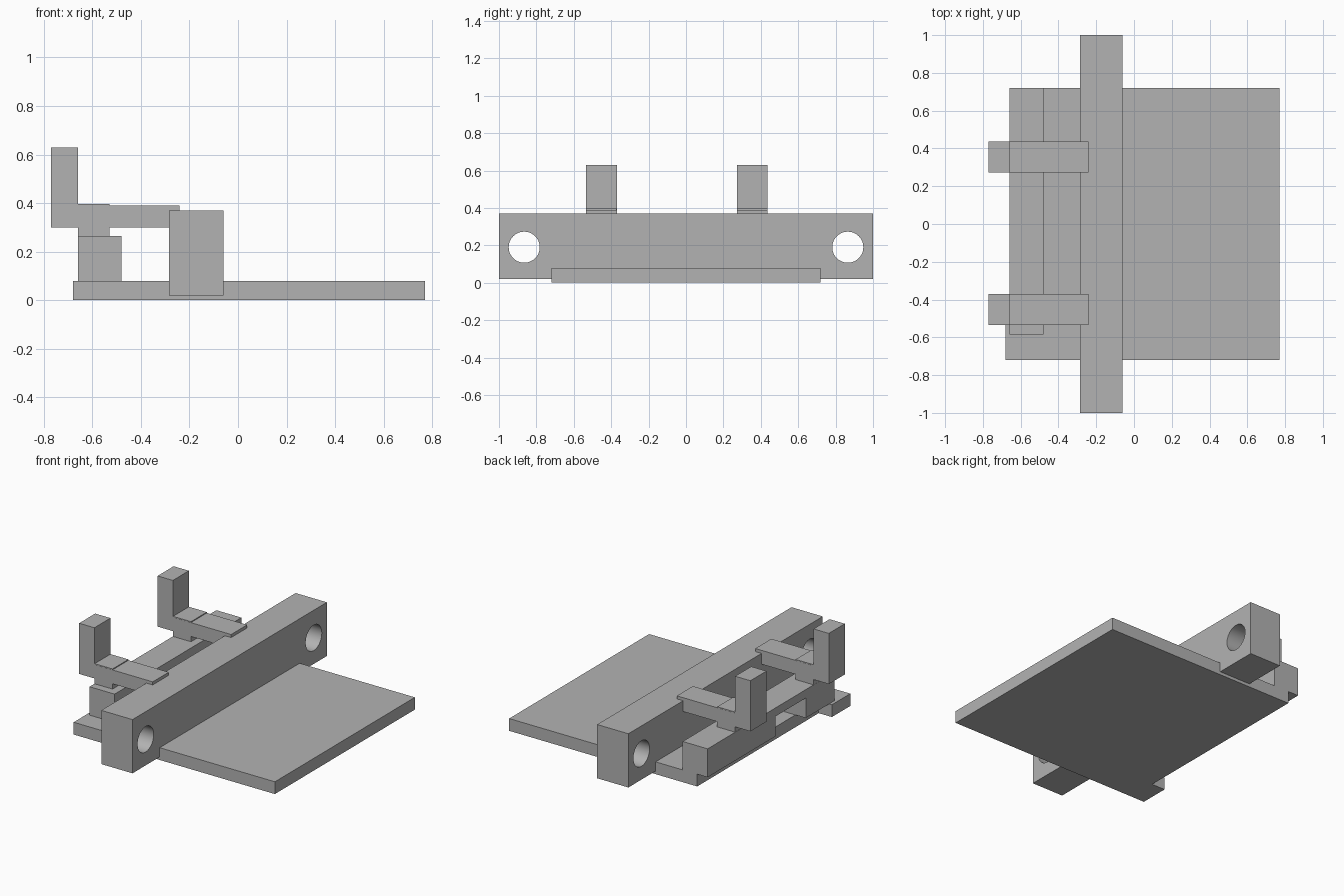
import bpy
import bmesh
import math
from mathutils import Matrix, Vector

if "Cube" in bpy.data.objects:
    bpy.data.objects.remove(bpy.data.objects["Cube"], do_unlink=True)

grey = bpy.data.materials.new("plain grey")
grey.use_nodes = True
grey.diffuse_color = (0.45, 0.45, 0.45, 1)
grey.node_tree.nodes["Principled BSDF"].inputs["Base Color"].default_value = grey.diffuse_color


def finish(name, bm):
    bmesh.ops.recalc_face_normals(bm, faces=bm.faces)
    mesh = bpy.data.meshes.new(name)
    bm.to_mesh(mesh)
    bm.free()
    mesh.materials.append(grey)
    obj = bpy.data.objects.new(name, mesh)
    bpy.context.collection.objects.link(obj)
    return obj


def prism(name, outline, start, end):
    """Extrude an outline of points by the vector from start to end."""
    bm = bmesh.new()
    face = bm.faces.new([bm.verts.new(Vector(p) + Vector(start)) for p in outline])
    out = bmesh.ops.extrude_face_region(bm, geom=[face])
    moved = [g for g in out["geom"] if isinstance(g, bmesh.types.BMVert)]
    bmesh.ops.translate(bm, vec=Vector(end) - Vector(start), verts=moved)
    return finish(name, bm)


def box(name, x, y, z):
    outline = [(x[0], y[0], 0), (x[1], y[0], 0), (x[1], y[1], 0), (x[0], y[1], 0)]
    return prism(name, outline, (0, 0, z[0]), (0, 0, z[1]))


# Base plate with a small foot at one corner
plate = [(-0.68, -0.72), (0.77, -0.72), (0.77, 0.72),
         (-0.585, 0.72), (-0.585, -0.53), (-0.68, -0.53)]
prism("base_plate", [(x, y, 0) for x, y in plate], (0, 0, 0), (0, 0, 0.08))

# Rail with an opening along its underside
rail = [(-0.585, 0.08), (-0.29, 0.08), (-0.29, 0.21), (0.02, 0.21),
        (0.02, 0.08), (0.72, 0.08), (0.72, 0.265), (-0.585, 0.265)]
prism("rail", [(0, y, z) for y, z in rail], (-0.66, 0, 0), (-0.48, 0, 0))

# Cross bar with a round hole through each end
bar = box("cross_bar", (-0.285, -0.06), (-1, 1), (0.02, 0.37))
bm = bmesh.new()
for side in (-1, 1):
    place = Matrix.Translation((-0.17, side * 0.865, 0.19)) @ Matrix.Rotation(math.pi / 2, 4, "Y")
    bmesh.ops.create_cone(bm, cap_ends=True, segments=48, radius1=0.083,
                          radius2=0.083, depth=0.6, matrix=place)
cutter = finish("hole_cutter", bm)
cutter.hide_render = True
cut = bar.modifiers.new("holes", "BOOLEAN")
cut.object = cutter
cut.operation = "DIFFERENCE"
cut.solver = "EXACT"
bpy.context.view_layer.objects.active = bar
bar.select_set(True)
bpy.ops.object.modifier_apply(modifier=cut.name)
bpy.ops.object.shade_smooth_by_angle(angle=math.radians(30))
bpy.data.objects.remove(cutter, do_unlink=True)

# Two upright hooks, each on a short post
hook = [(-0.77, 0.3), (-0.24, 0.3), (-0.24, 0.39), (-0.66, 0.39), (-0.66, 0.63), (-0.77, 0.63)]
for name, y in (("front", -0.535), ("back", 0.272)):
    prism(name + "_hook", [(x, 0, z) for x, z in hook], (0, y, 0), (0, y + 0.165, 0))
    box(name + "_post", (-0.659, -0.53), (y + 0.001, y + 0.164), (0.265, 0.396))
